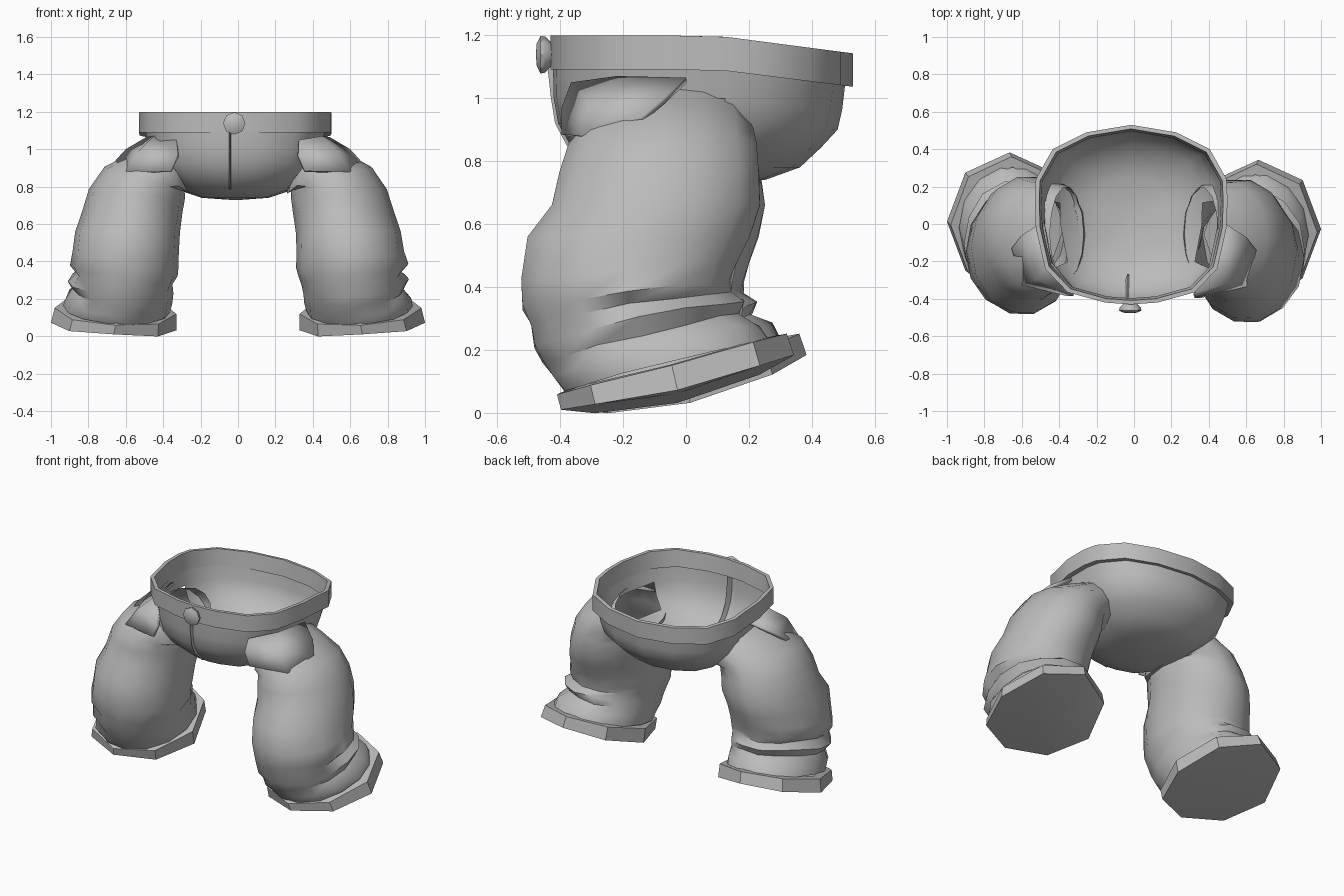
import bpy, bmesh, math, random

if "Cube" in bpy.data.objects:
    bpy.data.objects.remove(bpy.data.objects["Cube"])

random.seed(4)
grey = bpy.data.materials.new("cloth grey")
grey.diffuse_color = (0.5, 0.5, 0.5, 1)
grey.use_nodes = True
grey.node_tree.nodes["Principled BSDF"].inputs["Base Color"].default_value = grey.diffuse_color


def finish(name, bm, angle):
    me = bpy.data.meshes.new(name)
    bm.to_mesh(me)
    bm.free()
    me.materials.append(grey)
    ob = bpy.data.objects.new(name, me)
    bpy.context.collection.objects.link(ob)
    bpy.ops.object.select_all(action='DESELECT')
    ob.select_set(True)
    bpy.context.view_layer.objects.active = ob
    bpy.ops.object.shade_smooth_by_angle(angle=math.radians(angle))
    return ob


def make(name, rings, closed=False, cap=None, drop=None, angle=35):
    """Loft closed rings of points into a mesh object."""
    bm = bmesh.new()
    loops = [[bm.verts.new(p) for p in r] for r in rings]
    pairs = list(zip(loops, loops[1:]))
    if closed:
        pairs.append((loops[-1], loops[0]))
    for a, b in pairs:
        n = len(a)
        for i in range(n):
            j = (i + 1) % n
            bm.faces.new((a[i], a[j], b[j], b[i]))
    if cap:
        c = bm.verts.new(cap)
        for i in range(len(loops[0])):
            bm.faces.new((c, loops[0][i - 1], loops[0][i]))
    bmesh.ops.recalc_face_normals(bm, faces=bm.faces)
    if drop:
        bmesh.ops.delete(bm, geom=[f for f in bm.faces if drop(f.calc_center_median())],
                         context='FACES')
    return finish(name, bm, angle)


# Waist outline, shared by belt and seat
half = [(0, -.43), (.14, -.42), (.34, -.365), (.46, -.24), (.51, -.02), (.515, .13),
        (.51, .24), (.42, .40), (.24, .49), (0, .53)]
outline = half + [(-x, y) for x, y in half[-2:0:-1]]


def waist(z, sx, front, back):
    ring = []
    for x, y in outline:
        s = front if y < .05 else back
        yy = .05 + (y - .05) * s
        tilt = max(0, yy - .1) * .13 * min(1, max(0, (z - .8) / .3))
        ring.append((x * sx - .015, yy, z - tilt))
    return ring


# Belt band with inner ledge
make("belt", [waist(1.09, 1, 1, 1), waist(1.198, 1, 1, 1),
              waist(1.198, .955, .955, .955), waist(1.09, .93, .93, .93)], closed=True)

# Open seat bowl with leg holes
levels = [(.74, .35, .45, .42), (.78, .58, .72, .65), (.85, .74, .87, .79),
          (.92, .85, .95, .90), (1.0, .90, .98, .93), (1.10, .94, .985, .95)]
make("seat", [waist(*l) for l in levels], cap=(-.012, .05, .727), angle=50,
     drop=lambda c: abs(c.x) > .3 and -.24 < c.y < .13 and .83 < c.z < 1.0)

# Fly seam down the front
bm = bmesh.new()
path = [(-.435, 1.09), (-.425, 1.0), (-.412, .92), (-.375, .85), (-.305, .785)]
for s in (-1, 1):
    rows = [(bm.verts.new((-.045 + s * .003, y - .004, z)),
             bm.verts.new((-.03 + s * .003, y + .04, z))) for y, z in path]
    for a, b in zip(rows, rows[1:]):
        bm.faces.new((a[0], a[1], b[1], b[0]))
finish("fly_seam", bm, 30)


# Domed belt button
def disc(r, y):
    return [(-.02 + r * math.cos(a * math.pi / 4), y, 1.138 + r * math.sin(a * math.pi / 4))
            for a in range(8)]


make("button", [disc(.036, -.474), disc(.06, -.462), disc(.057, -.447), disc(.035, -.425)],
     cap=(-.02, -.477, 1.138), angle=40)


# Tilted oval ring: centre, radii, slope along x and y, upward bend at front and back
def oval(side, n, cx, cy, cz, rx, ry, sx, sy, jitter=0, bend=0):
    ring = []
    dy = .04 * min(1, max(0, (.8 - cz) / .35)) if side < 0 else 0
    for i in range(n):
        a = 2 * math.pi * i / n
        k = 1 + random.uniform(-jitter, jitter)
        x, y = rx * math.cos(a) * k, ry * math.sin(a) * k
        z = cz + sx * x + sy * y + bend * math.sin(a) ** 2
        z += random.uniform(-jitter, jitter) * .3
        ring.append((side * (cx + x), cy + y + dy, z))
    return ring


leg_rings = [
    (.65, -.06, .145, .285, .33, .06, .25), (.64, -.10, .195, .285, .335, .05, .25),
    (.615, -.14, .235, .268, .318, .05, .25), (.63, -.15, .285, .285, .345, .05, .21),
    (.60, -.18, .33, .272, .325, .04, .16), (.61, -.185, .375, .295, .335, .03, .12),
    (.60, -.18, .45, .285, .35, .02, .08), (.59, -.15, .56, .28, .36, 0, 0),
    (.565, -.095, .66, .27, .34, 0, 0), (.54, -.085, .76, .255, .325, .1, 0),
    (.50, -.075, .84, .215, .305, .3, 0), (.41, -.06, .875, .15, .28, .75, 0),
    (.36, -.05, .92, .09, .25, 1.25, 0)]

for side, tag in ((1, "right"), (-1, "left")):
    # Baggy leg with crumpled lower folds
    make("leg_" + tag, [oval(side, 14, *r, jitter=.025 if 0 < i < 6 else .008)
                        for i, r in enumerate(leg_rings)], angle=50)
    # Eight-sided hem, closed underneath
    make("hem_" + tag, [oval(side, 8, .665, -.027, .052, .335, .37, .06, .235, bend=.045),
                        oval(side, 8, .655, -.045, .135, .325, .365, .05, .265, bend=.02),
                        oval(side, 8, .65, -.055, .138, .275, .32, .05, .26, bend=.02)],
         cap=(side * .64, -.03 + (.04 if side < 0 else 0), .06), angle=25)
    # Hip pocket flap wrapping front to side
    rows = [[(.33, -.365, 1.05), (.45, -.22, 1.07), (.49, 0, 1.065)],
            [(.325, -.395, .97), (.53, -.31, .99), (.60, -.07, 1.0)],
            [(.36, -.395, .885), (.60, -.335, .88), (.655, -.14, .94)]]
    bm = bmesh.new()
    g = [[bm.verts.new((side * x, y + (.01 if side < 0 else 0), z)) for x, y, z in r]
         for r in rows]
    for i in range(2):
        for j in range(2):
            q = (g[i][j], g[i + 1][j], g[i + 1][j + 1], g[i][j + 1])
            bm.faces.new(q if side > 0 else q[::-1])
    flap = finish("pocket_flap_" + tag, bm, 60)
    mod = flap.modifiers.new("thickness", 'SOLIDIFY')
    mod.thickness = .02
    mod.offset = -1
